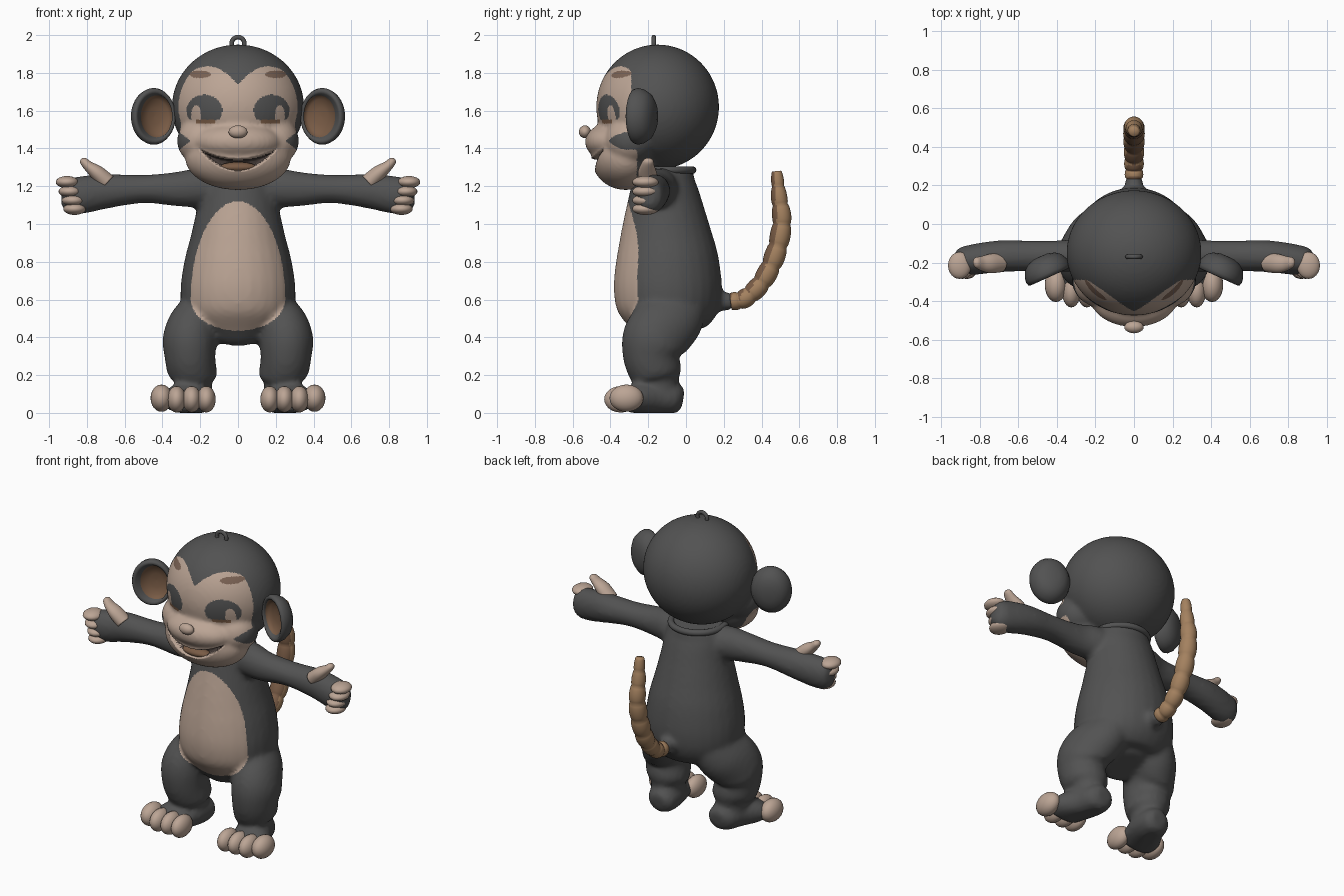
import bpy, bmesh, math
from mathutils import Vector, Matrix

if "Cube" in bpy.data.objects:
    bpy.data.objects.remove(bpy.data.objects["Cube"])


def material(name, r, g, b):
    m = bpy.data.materials.new(name)
    m.diffuse_color = (r, g, b, 1)
    m.use_nodes = True
    m.node_tree.nodes["Principled BSDF"].inputs["Base Color"].default_value = m.diffuse_color
    return m


FUR = material("dark grey fur", 0.085, 0.085, 0.085)
SKIN = material("pale skin", 0.50, 0.375, 0.30)
TAN = material("tan tail", 0.37, 0.22, 0.115)
BROWN = material("ear brown", 0.19, 0.105, 0.06)
BROW = material("eyebrow brown", 0.20, 0.125, 0.09)
MOUTH = material("mouth dark", 0.06, 0.045, 0.04)


# ---------- helpers ----------
def spline(pts, n=6):
    """Catmull-Rom samples through tuples of any length."""
    out = []
    for i in range(len(pts) - 1):
        a, b, c, d = pts[max(i - 1, 0)], pts[i], pts[i + 1], pts[min(i + 2, len(pts) - 1)]
        for k in range(n):
            t = k / n
            out.append([0.5 * (2 * q + (r - p) * t + (2 * p - 5 * q + 4 * r - s) * t * t
                        + (3 * q - p - 3 * r + s) * t ** 3) for p, q, r, s in zip(a, b, c, d)])
    return out + [list(pts[-1])]


def loft(bm, rings, seg=28):
    """Skin a list of elliptical rings (centre, u radius vector, v radius vector)."""
    loops = [[bm.verts.new(c + u * math.cos(2 * math.pi * k / seg) + v * math.sin(2 * math.pi * k / seg))
              for k in range(seg)] for c, u, v in rings]
    for a, b in zip(loops, loops[1:]):
        for k in range(seg):
            j = (k + 1) % seg
            bm.faces.new((a[k], a[j], b[j], b[k]))
    bm.faces.new(loops[0])
    bm.faces.new(loops[-1])


def tube(bm, pts, u, side=1, n=6):
    """Smooth tube through points (x, y, z, radius along u, other radius)."""
    s = spline([(side * p[0],) + tuple(p[1:]) for p in pts], n)
    cs = [Vector(p[:3]) for p in s]
    u = Vector(u)
    rings = []
    for i, p in enumerate(s):
        t = (cs[min(i + 1, len(cs) - 1)] - cs[max(i - 1, 0)]).normalized()
        rings.append((cs[i], u * p[3], t.cross(u).normalized() * p[4]))
    loft(bm, rings)


def ball(bm, c, r, seg=24):
    bmesh.ops.create_uvsphere(bm, u_segments=seg, v_segments=seg // 2, radius=1,
                              matrix=Matrix.LocRotScale(Vector(c), None, Vector(r)))


def smooth(ob):
    for p in ob.data.polygons:
        p.use_smooth = True


def finish(name, bm, *mats):
    bmesh.ops.recalc_face_normals(bm, faces=bm.faces)
    me = bpy.data.meshes.new(name)
    bm.to_mesh(me)
    bm.free()
    ob = bpy.data.objects.new(name, me)
    bpy.context.collection.objects.link(ob)
    for m in mats:
        me.materials.append(m)
    smooth(ob)
    return ob


def fuse(ob, voxel, steps, mats):
    """Merge overlapping shapes into one soft skin."""
    m = ob.modifiers.new("fuse", 'REMESH')
    m.mode, m.voxel_size = 'VOXEL', voxel
    m = ob.modifiers.new("soften", 'SMOOTH')
    m.factor, m.iterations = 0.5, steps
    m = ob.modifiers.new("refine", 'SUBSURF')
    m.levels = 1
    bpy.context.view_layer.update()
    me = bpy.data.meshes.new_from_object(ob.evaluated_get(bpy.context.evaluated_depsgraph_get()))
    ob.modifiers.clear()
    ob.data = me
    me.materials.clear()
    for mat in mats:
        me.materials.append(mat)
    smooth(ob)


def in_oval(x, z, cx, cz, rx, rz):
    return ((x - cx) / rx) ** 2 + ((z - cz) / rz) ** 2 < 1


# ---------- body: torso, arms, legs, feet and tail root ----------
bm = bmesh.new()
torso = [(.39, .10, -.19, .03), (.43, .22, -.27, .09), (.53, .29, -.355, .17), (.65, .305, -.382, .19),
         (.8, .285, -.372, .175), (.95, .247, -.347, .135), (1.1, .215, -.315, .09),
         (1.22, .195, -.285, .055), (1.30, .165, -.25, .04)]
tube(bm, [(0, (f + b) / 2, z, rx, (b - f) / 2) for z, rx, f, b in torso], (1, 0, 0))
for s in (1, -1):
    tube(bm, [(.06, -.13, 1.18, .10, .09), (.2, -.145, 1.19, .10, .105), (.32, -.165, 1.185, .085, .092),
              (.5, -.165, 1.185, .08, .075), (.7, -.168, 1.173, .083, .092), (.84, -.185, 1.152, .08, .1),
              (.91, -.19, 1.15, .065, .085), (.935, -.19, 1.15, .03, .05)], (0, 1, 0), s)
    tube(bm, [(.15, 0, .62, .11, .13), (.2, -.07, .51, .15, .17), (.25, -.16, .40, .148, .175),
              (.255, -.182, .3, .135, .152), (.24, -.155, .2, .13, .135), (.235, -.15, .17, .10, .11),
              (.235, -.15, .10, .10, .11)], (1, 0, 0), s)
    tube(bm, [(.215, -.015, .07, .05, .05), (.22, -.05, .075, .09, .08), (.235, -.14, .08, .11, .09),
              (.275, -.25, .075, .13, .08), (.285, -.33, .06, .11, .06)], (1, 0, 0), s)
tube(bm, [(0, .1, .59, .05, .05), (0, .18, .59, .05, .05), (0, .25, .59, .045, .045)], (1, 0, 0))
for v in bm.verts:
    v.co.z = max(v.co.z, 0)
body = finish("body", bm)
fuse(body, .017, 4, (FUR, SKIN))
# pale egg-shaped belly
for p in body.data.polygons:
    c = p.center
    p.material_index = int(c.y < -.2 and p.normal.y < 0
                           and in_oval(c.x, c.z, 0, .6, .25, .52 if c.z > .6 else .165))

# ---------- head ----------
bm = bmesh.new()
ball(bm, (0, -.15, 1.62), (.35, .325, .33), 64)
ball(bm, (0, -.32, 1.35), (.28, .18, .17), 48)
ball(bm, (0, -.38, 1.435), (.23, .155, .105), 48)
for s in (1, -1):
    ball(bm, (s * .18, -.29, 1.44), (.143, .14, .13), 40)
head = finish("head", bm)
fuse(head, .0135, 5, (FUR, SKIN, BROW, BROWN, MOUTH))


def mouth_depth(c):
    """Distance inside the smiling mouth crescent, negative outside."""
    if c.y > -.3:
        return -1
    return min(c.z - (1.28 + 2.75 * c.x ** 2), 1.345 + 1.3 * c.x ** 2 - c.z)


def head_colour(c):
    x, z = abs(c.x), c.z
    if in_oval(x, z, .2, 1.792, .056, .02) and c.y < -.2:
        return 2
    mask = c.y < -.29 and z < 1.835 - .1 * ((x - .16) / .16) ** 2 if z > 1.44 else c.y < -.26
    if not mask or x > .25 + 1.3 * abs(z - 1.44):
        return 0
    if .12 < x < .22 and 1.533 < z < 1.552:
        return 3
    if z > 1.55 and in_oval(x, z, .178, 1.6, .095, .085) and not in_oval(x, z, .222, 1.575, .026, .055):
        return 0
    return 1


for p in head.data.polygons:
    p.material_index = 4 if mouth_depth(p.center) > .006 else head_colour(p.center)
for v in head.data.vertices:
    v.co.y += .08 * min(max(mouth_depth(v.co) / .014, 0), 1)

bm = bmesh.new()
ball(bm, (0, -.535, 1.488), (.05, .032, .034))
finish("nose", bm, SKIN)
bm = bmesh.new()
ball(bm, (0, -.43, 1.30), (.10, .045, .028))
finish("tongue", bm, BROWN)

# ---------- neck collar and hanging loop ----------
for name, loc, rot, R, r in (("neck_collar", (0, -.13, 1.285), 0, .165, .02),
                             ("top_loop", (0, -.17, 1.955), math.pi / 2, .034, .012)):
    bpy.ops.mesh.primitive_torus_add(location=loc, rotation=(rot, 0, 0), major_radius=R, minor_radius=r,
                                     major_segments=40, minor_segments=12)
    ob = bpy.context.object
    ob.name = name
    ob.data.materials.append(FUR)
    smooth(ob)

# ---------- ears, hands and toes, both sides ----------
ear_profile = [(.02, .085), (.3, .084), (.6, .073), (.82, .052), (.96, .018), (1, -.01), (.96, -.027),
               (.88, -.032), (.8, -.025), (.74, -.008), (.6, .012), (.3, .022), (.02, .025)]
for s, label in ((1, "left"), (-1, "right")):
    bm = bmesh.new()
    out, back = Vector((s * .91, -.41, 0)), Vector((s * .41, .91, 0))
    centre = Vector((s * .45, -.245, 1.57))
    loft(bm, [(centre + back * d - out * (.018 if i > 8 else 0), out * .125 * r, Vector((0, 0, .15 * r)))
              for i, (r, d) in enumerate(ear_profile)], 40)
    for i, f in enumerate(bm.faces):
        f.material_index = int(9 * 40 <= i < 12 * 40 or i == 12 * 40 + 1)
    finish(label + "_ear", bm, FUR, BROWN)

    bm = bmesh.new()
    for x, z in ((.905, 1.222), (.89, 1.172), (.872, 1.125), (.865, 1.08)):
        ball(bm, (s * x, -.215, z), (.06, .07, .032))
    finish(label + "_fingers", bm, SKIN)

    bm = bmesh.new()
    tube(bm, [(.69, -.2, 1.22, .05, .045), (.745, -.205, 1.27, .05, .04), (.79, -.205, 1.305, .038, .028),
              (.82, -.2, 1.335, .026, .02), (.829, -.2, 1.345, .006, .006)], (0, 1, 0), s)
    finish(label + "_thumb", bm, SKIN)

    bm = bmesh.new()
    for x in (.168, .245, .325):
        ball(bm, (s * x, -.345, .072), (.05, .088, .07))
    ball(bm, (s * .405, -.315, .078), (.058, .09, .072))
    finish(label + "_toes", bm, SKIN)

# ---------- segmented tail, darker along its inner side ----------
bm = bmesh.new()
path = spline([(0, .235, .59, .046), (0, .31, .605, .05), (0, .40, .69, .053), (0, .47, .83, .055),
               (0, .507, 1.0, .052), (0, .492, 1.15, .042), (0, .48, 1.28, .028)], 12)
last = len(path) - 1
tube(bm, [(x, y, z) + (r * (.86 + .16 * abs(math.sin(math.pi * 9 * i / last)) ** .6),) * 2
          for i, (x, y, z, r) in enumerate(path)], (1, 0, 0), 1, 1)
tail = finish("tail", bm, TAN, BROWN)
for p in tail.data.polygons:
    p.material_index = int(p.normal.y * .9 - p.normal.z * .3 < -.45)
